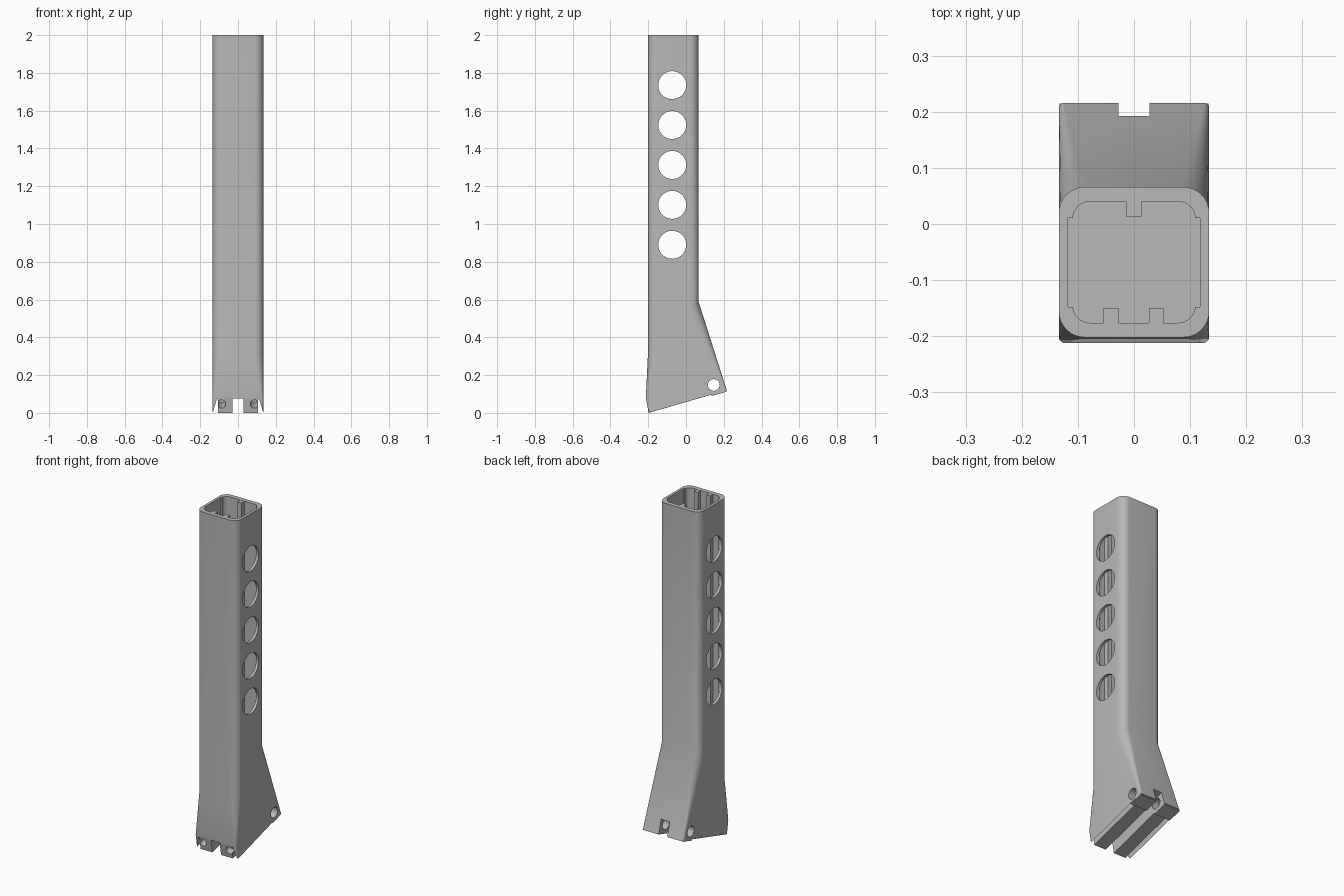
import bpy, bmesh, math
from mathutils import Matrix

if "Cube" in bpy.data.objects:
    bpy.data.objects.remove(bpy.data.objects["Cube"], do_unlink=True)

grey = bpy.data.materials.new("plain grey")
grey.use_nodes = True
grey.diffuse_color = (0.48, 0.48, 0.48, 1)
grey.node_tree.nodes["Principled BSDF"].inputs["Base Color"].default_value = (0.48, 0.48, 0.48, 1)


def make_object(name, bm):
    bmesh.ops.recalc_face_normals(bm, faces=bm.faces)
    mesh = bpy.data.meshes.new(name)
    bm.to_mesh(mesh)
    bm.free()
    mesh.materials.append(grey)
    obj = bpy.data.objects.new(name, mesh)
    bpy.context.collection.objects.link(obj)
    return obj


def loft(name, rings, matrix=Matrix()):
    """Skin equal-length rings of points and cap both ends."""
    bm = bmesh.new()
    loops = [[bm.verts.new(matrix @ Matrix.Translation(p).translation) for p in ring] for ring in rings]
    n = len(loops[0])
    for a, b in zip(loops, loops[1:]):
        for i in range(n):
            bm.faces.new((a[i], a[(i + 1) % n], b[(i + 1) % n], b[i]))
    bm.faces.new(loops[0][::-1])
    bm.faces.new(loops[-1])
    return make_object(name, bm)


def prism(name, outline, z0, z1, matrix=Matrix()):
    return loft(name, [[(x, y, z) for x, y in outline] for z in (z0, z1)], matrix)


def rect(x0, x1, y0, y1):
    return [(x0, y0), (x1, y0), (x1, y1), (x0, y1)]


def circle(cx, cy, r, n=48):
    return [(cx + r * math.cos(2 * math.pi * i / n), cy + r * math.sin(2 * math.pi * i / n)) for i in range(n)]


def rounded(hx, y0, y1, rf, rb, n=8):
    """Rounded rectangle with separate front and back corner radii."""
    pts = []
    for sx, sy, start in ((1, 1, 0), (-1, 1, 90), (-1, -1, 180), (1, -1, 270)):
        r = rb if sy > 0 else rf
        cx, cy = sx * (hx - r), (y1 - r if sy > 0 else y0 + r)
        for i in range(n + 1):
            a = math.radians(start + 90 * i / n)
            pts.append((cx + r * math.cos(a), cy + r * math.sin(a)))
    return pts


def sloped_ring(y0, y1, zf, zb, rf, rb):
    return [(x, y, zf + (zb - zf) * (y - y0) / (y1 - y0)) for x, y in rounded(0.134, y0, y1, rf, rb)]


def cut(target, cutter):
    mod = target.modifiers.new("cut", "BOOLEAN")
    mod.operation, mod.solver, mod.object = "DIFFERENCE", "EXACT", cutter
    deps = bpy.context.evaluated_depsgraph_get()
    mesh = bpy.data.meshes.new_from_object(target.evaluated_get(deps))
    target.modifiers.clear()
    target.data = mesh
    bpy.data.objects.remove(cutter, do_unlink=True)


# Square tube flaring into a slanted foot
body = loft("tube_body", [
    sloped_ring(-0.198, 0.216, 0.0, 0.12, 0.01, 0.01),
    sloped_ring(-0.2125, 0.202, 0.08, 0.163, 0.012, 0.012),
    sloped_ring(-0.202, 0.066, 0.30, 0.59, 0.046, 0.046),
    sloped_ring(-0.202, 0.066, 2.0, 2.0, 0.046, 0.046),
])

# Hollow inside with a shallow channel in each side wall
FLOOR = 0.6
cut(body, prism("cavity", rounded(0.109, -0.176, 0.040, 0.03, 0.03), FLOOR, 2.1))
cut(body, prism("side_channels", rect(-0.118, 0.118, -0.148, 0.011), FLOOR, 2.1))

# Cross holes through both side walls: local x -> y, y -> z, z -> x
across = Matrix(((0, 0, 1, 0), (1, 0, 0, 0), (0, 1, 0, 0), (0, 0, 0, 1)))
for i in range(5):
    cut(body, prism("side_hole", circle(-0.073, 0.89 + 0.2113 * i, 0.074), -0.3, 0.3, across))
cut(body, prism("pin_hole", circle(0.147, 0.148, 0.031), -0.3, 0.3, across))

# Grooves running along the slanted underside
slope = math.atan2(0.12, 0.414)
under = Matrix.Translation((0, -0.198, 0)) @ Matrix.Rotation(math.pi / 2 + slope, 4, "X")
cut(body, prism("centre_groove", rect(-0.028, 0.028, -0.1, 0.078), -0.7, 0.2, under))
for s in (-1, 1):
    wedge = [(s * 0.106, -0.03), (s * 0.143, -0.03), (s * 0.112, 0.074), (s * 0.106, 0.074)]
    cut(body, prism("edge_groove", wedge, -0.34, 0.2, under))
    cut(body, prism("screw_hole", circle(s * 0.087, 0.047, 0.022, 24), -0.1, 0.2, under))

parts = [body]

# Low lips under the back end of the foot
for side, s in (("right", -1), ("left", 1)):
    x0, x1 = sorted((s * 0.028, s * 0.133))
    parts.append(prism(side + "_heel_lip", rect(x0, x1, -0.007, 0.002), -0.428, -0.345, under))

# Guide ribs down the inside walls
for name, x0, x1, y0, y1 in (("back_rib", -0.014, 0.013, 0.013, 0.045),
                             ("front_right_rib", -0.054, -0.028, -0.181, -0.150),
                             ("front_left_rib", 0.027, 0.053, -0.181, -0.150)):
    parts.append(prism(name, rect(x0, x1, y0, y1), FLOOR - 0.01, 1.999, Matrix()))

# Smooth the rounded corners, keep edges sharp
bpy.ops.object.select_all(action="DESELECT")
for obj in parts:
    obj.select_set(True)
bpy.context.view_layer.objects.active = body
bpy.ops.object.shade_smooth_by_angle(angle=math.radians(30))
